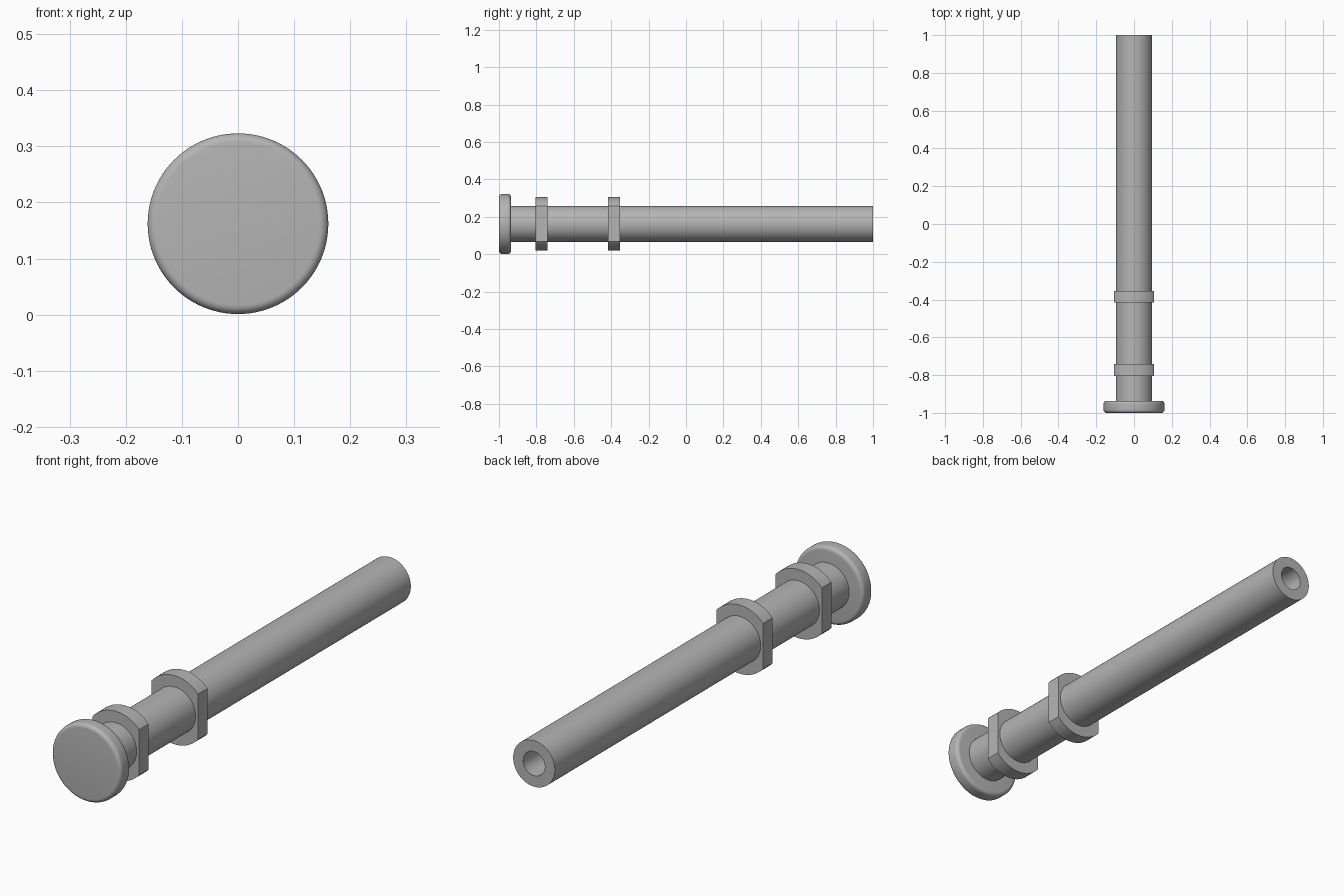
import bpy, bmesh, math

if "Cube" in bpy.data.objects:
    bpy.data.objects.remove(bpy.data.objects["Cube"], do_unlink=True)

AXIS_Z = 0.162        # height of the pin's axis
HEAD_R = 0.161
SHAFT_R = 0.096
BORE_R = 0.05
COLLAR_R = 0.143
COLLAR_HALF_WIDTH = 0.107

grey = bpy.data.materials.new("plain grey")
grey.use_nodes = True
colour = (0.46, 0.46, 0.46, 1)
grey.diffuse_color = colour
grey.node_tree.nodes["Principled BSDF"].inputs["Base Color"].default_value = colour


def finish(name, bm):
    """Turn a bmesh into a smooth-shaded object with crisp edges."""
    bmesh.ops.recalc_face_normals(bm, faces=bm.faces[:])
    mesh = bpy.data.meshes.new(name)
    bm.to_mesh(mesh)
    bm.free()
    mesh.materials.append(grey)
    obj = bpy.data.objects.new(name, mesh)
    obj.location.z = AXIS_Z
    bpy.context.collection.objects.link(obj)
    bpy.ops.object.select_all(action="DESELECT")
    obj.select_set(True)
    bpy.context.view_layer.objects.active = obj
    bpy.ops.object.shade_smooth_by_angle(angle=math.radians(30))
    return obj


def lathe(name, profile, sides=96):
    """Revolve (radius, y) points around the y axis."""
    bm = bmesh.new()
    verts = [bm.verts.new((r, y, 0)) for r, y in profile]
    edges = [bm.edges.new(pair) for pair in zip(verts, verts[1:])]
    bmesh.ops.spin(bm, geom=verts + edges, cent=(0, 0, 0), axis=(0, 1, 0),
                   angle=math.tau, steps=sides)
    bmesh.ops.remove_doubles(bm, verts=bm.verts[:], dist=0.0001)
    return finish(name, bm)


def collar(name, front, back, steps=32):
    """Disc with its left and right sides cut flat."""
    bm = bmesh.new()
    reach = math.asin(COLLAR_HALF_WIDTH / COLLAR_R)
    angles = [-reach + 2 * reach * i / steps for i in range(steps + 1)]
    outline = [(s * COLLAR_R * math.sin(a), s * COLLAR_R * math.cos(a))
               for s in (1, -1) for a in angles]
    face = bm.faces.new([bm.verts.new((x, front, z)) for x, z in outline])
    grown = bmesh.ops.extrude_face_region(bm, geom=[face], use_keep_orig=True)
    moved = [v for v in grown["geom"] if isinstance(v, bmesh.types.BMVert)]
    bmesh.ops.translate(bm, verts=moved, vec=(0, back - front, 0))
    return finish(name, bm)


# Round head with softened rims
front, back, soft = -1.0, -0.936, 0.016
turns = [math.pi / 2 * i / 6 for i in range(7)]
front_rim = [(HEAD_R - soft + soft * math.sin(a), front + soft - soft * math.cos(a))
             for a in turns]
back_rim = [(HEAD_R - soft + soft * math.cos(a), back - soft + soft * math.sin(a))
            for a in turns]
lathe("head", [(0, front)] + front_rim + back_rim + [(0, back)])

# Long shaft with a blind bore in its far end
lathe("shaft", [(0, back - 0.01), (SHAFT_R, back - 0.01), (SHAFT_R, 1.0),
                (BORE_R, 1.0), (BORE_R, 0.5), (0, 0.5)])

# Two flat-sided collars
collar("front_collar", -0.804, -0.741)
collar("rear_collar", -0.416, -0.354)
